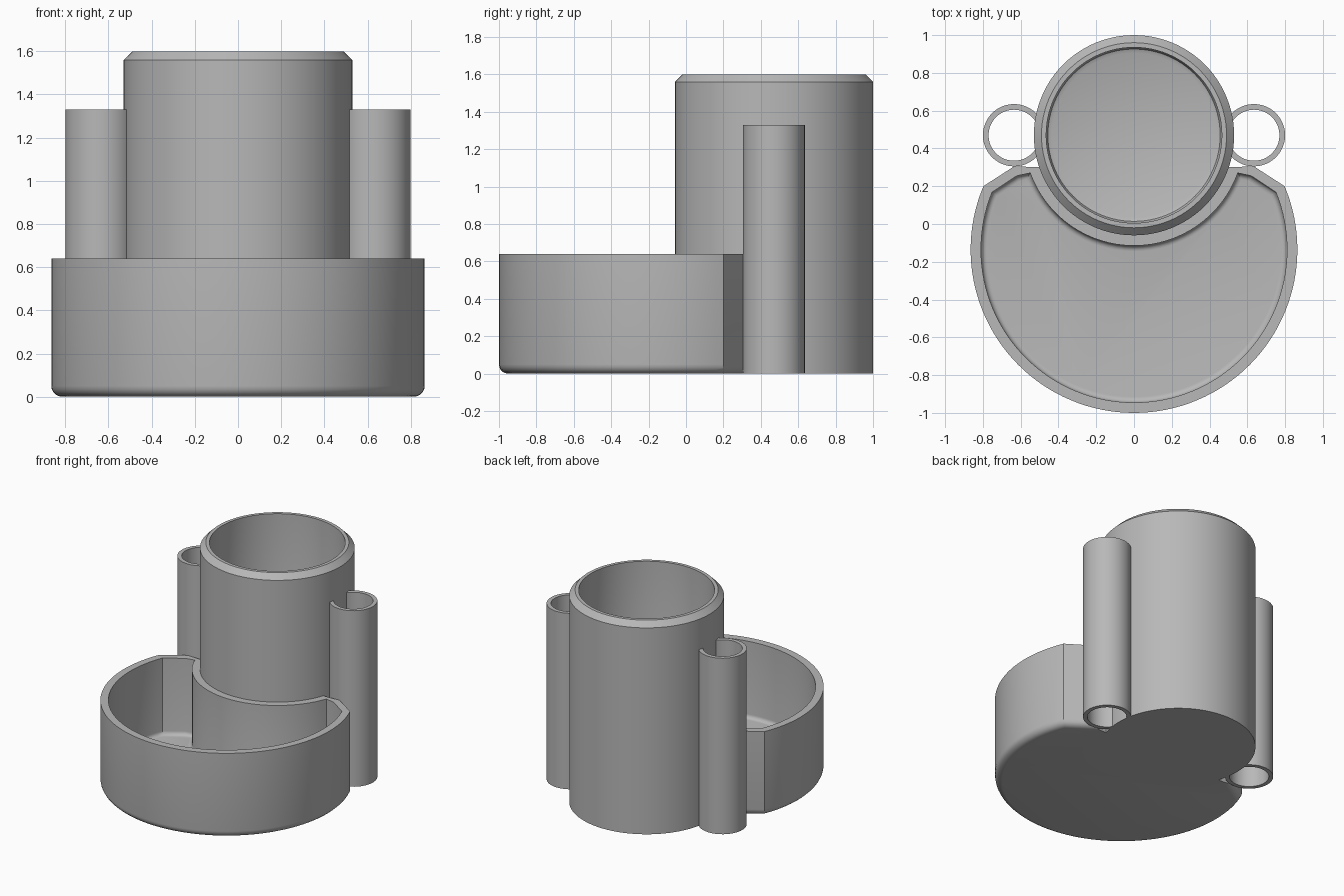
import bpy, bmesh
from math import radians, degrees, atan2, cos, sin, hypot, tau

if "Cube" in bpy.data.objects:
    bpy.data.objects.remove(bpy.data.objects["Cube"])

GREY = (0.48, 0.48, 0.48, 1)
mat = bpy.data.materials.new("matte grey")
mat.use_nodes = True
mat.diffuse_color = GREY
bsdf = mat.node_tree.nodes["Principled BSDF"]
bsdf.inputs["Base Color"].default_value = GREY

CUP_Y, CUP_R, CUP_IN = 0.47, 0.53, 0.465
TRAY_Y, TRAY_R, TRAY_IN, TRAY_H = -0.135, 0.865, 0.81, 0.64
FLOOR = 0.06


def make_object(name, bm):
    bmesh.ops.recalc_face_normals(bm, faces=bm.faces)
    me = bpy.data.meshes.new(name)
    bm.to_mesh(me)
    bm.free()
    me.materials.append(mat)
    ob = bpy.data.objects.new(name, me)
    bpy.context.collection.objects.link(ob)
    return ob


def activate(ob):
    bpy.ops.object.select_all(action='DESELECT')
    ob.select_set(True)
    bpy.context.view_layer.objects.active = ob


def smooth(ob):
    activate(ob)
    bpy.ops.object.shade_smooth_by_angle(angle=radians(30))


def lathe(name, profile, steps, location, closed=False):
    """Turn an (r, z) profile around the vertical axis."""
    bm = bmesh.new()
    vs = [bm.verts.new((r, 0, z)) for r, z in profile]
    for a, b in zip(vs, vs[1:] + (vs[:1] if closed else [])):
        bm.edges.new((a, b))
    bmesh.ops.spin(bm, geom=bm.verts[:] + bm.edges[:], cent=(0, 0, 0),
                   axis=(0, 0, 1), angle=tau, steps=steps)
    bmesh.ops.remove_doubles(bm, verts=bm.verts, dist=0.0001)
    ob = make_object(name, bm)
    ob.location = location
    smooth(ob)
    return ob


def arc(cy, r, start, end, n):
    """Points of an arc centred on x = 0, angles in degrees."""
    angles = [radians(start + (end - start) * i / n) for i in range(n + 1)]
    return [(r * cos(a), cy + r * sin(a)) for a in angles]


def crescent(r_out, tip, corners, r_back):
    """Outline: large front arc, mirrored corner points, concave arc round the cup."""
    x, y = corners[-1]
    back = degrees(atan2(y - CUP_Y, x))
    left = [(-px, py) for px, py in corners[:-1]]
    return (arc(TRAY_Y, r_out, tip, -180 - tip, 80) + left
            + arc(CUP_Y, r_back, -180 - back, back, 32) + corners[-2::-1])


def prism(name, outline, z0, z1, fillet, keep):
    """Extrude an outline and round those bottom edges which lie beyond keep from the cup."""
    bm = bmesh.new()
    base = bm.faces.new([bm.verts.new((x, y, z0)) for x, y in outline])
    bottom = []
    for e in base.edges:
        mid = (e.verts[0].co + e.verts[1].co) / 2
        if hypot(mid.x, mid.y - CUP_Y) > keep:
            bottom.append(e)
    ext = bmesh.ops.extrude_face_region(bm, geom=[base], use_keep_orig=True)
    top = [v for v in ext["geom"] if isinstance(v, bmesh.types.BMVert)]
    bmesh.ops.translate(bm, verts=top, vec=(0, 0, z1 - z0))
    bmesh.ops.recalc_face_normals(bm, faces=bm.faces)
    bmesh.ops.bevel(bm, geom=bottom, offset=fillet, segments=5, profile=0.5,
                    affect='EDGES', clamp_overlap=False)
    return make_object(name, bm)


# Crescent tray: rounded body with a hollowed, filleted cavity
tray = prism("crescent_tray",
             crescent(TRAY_R, 22.8, [(0.635, 0.305), (0.47, 0.30)], 0.5),
             0, TRAY_H, 0.05, 0.6)
cavity = prism("tray_cavity_cutter",
               crescent(TRAY_IN, 22, [(0.62, 0.255), (0.55, 0.27)], 0.585),
               FLOOR, TRAY_H + 0.2, 0.03, 0)
cavity.hide_render = True
cut = tray.modifiers.new("hollow", 'BOOLEAN')
cut.operation = 'DIFFERENCE'
cut.solver = 'EXACT'
cut.object = cavity
activate(tray)
bpy.ops.object.modifier_apply(modifier=cut.name)
bpy.data.objects.remove(cavity)
smooth(tray)

# Tall cup with chamfered rim and filleted floor
lathe("tall_cup",
      [(0, 0), (CUP_R, 0), (CUP_R, 1.56), (0.49, 1.6), (CUP_IN, 1.6),
       (CUP_IN, 0.09), (0.456, 0.069), (0.435, FLOOR), (0, FLOOR)],
      96, (0, CUP_Y, 0))

# Open side tubes set into the cup wall
for side, sx in (("left", 1), ("right", -1)):
    lathe(side + "_side_tube",
          [(0.135, 0), (0.165, 0), (0.165, 1.33), (0.135, 1.33)],
          48, (sx * 0.635, CUP_Y, 0), closed=True)
